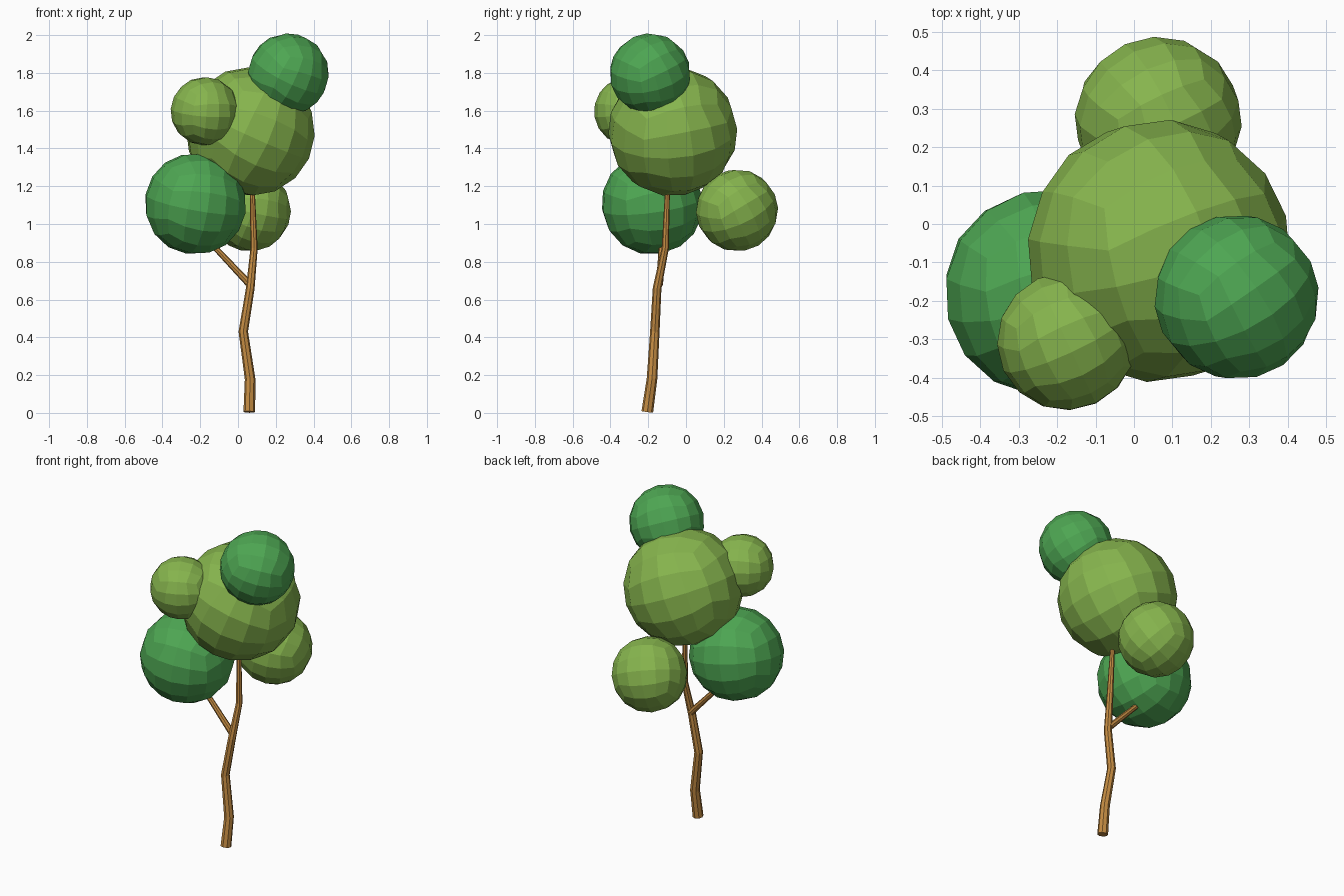
import bpy, bmesh
from math import tan, pi, cos, sin, radians
from mathutils import Vector, Euler

if "Cube" in bpy.data.objects:
    bpy.data.objects.remove(bpy.data.objects["Cube"])


def material(name, rgb):
    m = bpy.data.materials.new(name)
    m.diffuse_color = (*rgb, 1)
    m.use_nodes = True
    m.node_tree.nodes["Principled BSDF"].inputs["Base Color"].default_value = m.diffuse_color
    return m


LIGHT = material("light_green", (0.24, 0.46, 0.075))
DARK = material("dark_green", (0.075, 0.38, 0.085))
BARK = material("bark", (0.55, 0.26, 0.055))


def add_object(name, bm, mat):
    mesh = bpy.data.meshes.new(name)
    bmesh.ops.recalc_face_normals(bm, faces=bm.faces)
    bm.to_mesh(mesh)
    bm.free()
    mesh.materials.append(mat)
    ob = bpy.data.objects.new(name, mesh)
    bpy.context.collection.objects.link(ob)
    return ob


def leaf_ball(name, center, radius, tilt, mat):
    """Subdivided cube rounded into a low-poly quad ball."""
    bm = bmesh.new()
    bmesh.ops.create_cube(bm, size=2)
    bmesh.ops.subdivide_edges(bm, edges=bm.edges[:], cuts=3, use_grid_fill=True)
    rot = Euler([radians(a) for a in tilt]).to_matrix()
    for v in bm.verts:
        d = Vector([tan(c * pi / 4) for c in v.co]).normalized()
        v.co = rot @ d * radius
    ob = add_object(name, bm, mat)
    ob.location = center


def limb(name, path, sides=8):
    """Tapered tube through (x, y, z, radius) points, capped at both ends."""
    bm = bmesh.new()
    pts = [Vector(p[:3]) for p in path]
    rings = []
    for i, p in enumerate(pts):
        t = (pts[min(i + 1, len(pts) - 1)] - pts[max(i - 1, 0)]).normalized()
        u = Vector((0, 1, 0)).cross(t).normalized()
        w = t.cross(u)
        rings.append([bm.verts.new(p + path[i][3] * (u * cos(a) + w * sin(a)))
                      for a in (2 * pi * k / sides for k in range(sides))])
    for a, b in zip(rings, rings[1:]):
        for k in range(sides):
            n = (k + 1) % sides
            bm.faces.new((a[k], a[n], b[n], b[k]))
    bm.faces.new(rings[0])
    bm.faces.new(rings[-1])
    add_object(name, bm, BARK)


# Crooked trunk, running up into the main crown
limb("trunk", [(0.06, -0.205, 0.005, 0.031), (0.064, -0.18, 0.18, 0.028),
               (0.028, -0.165, 0.43, 0.025), (0.065, -0.153, 0.66, 0.023),
               (0.085, -0.11, 0.87, 0.019), (0.076, -0.098, 1.18, 0.013)])

# Side branch reaching the lower left ball
limb("branch", [(0.062, -0.14, 0.68, 0.019), (-0.14, -0.128, 0.895, 0.015)])

# Leaf balls
leaf_ball("main_crown", (0.065, -0.07, 1.49), 0.343, (12, 22, 20), LIGHT)
leaf_ball("top_leaf_ball", (0.267, -0.19, 1.795), 0.215, (25, 15, 35), DARK)
leaf_ball("front_leaf_ball", (-0.175, -0.305, 1.597), 0.182, (10, 0, 25), LIGHT)
leaf_ball("left_leaf_ball", (-0.225, -0.178, 1.107), 0.271, (10, 8, 15), DARK)
leaf_ball("back_leaf_ball", (0.063, 0.27, 1.072), 0.218, (30, 10, 25), LIGHT)
